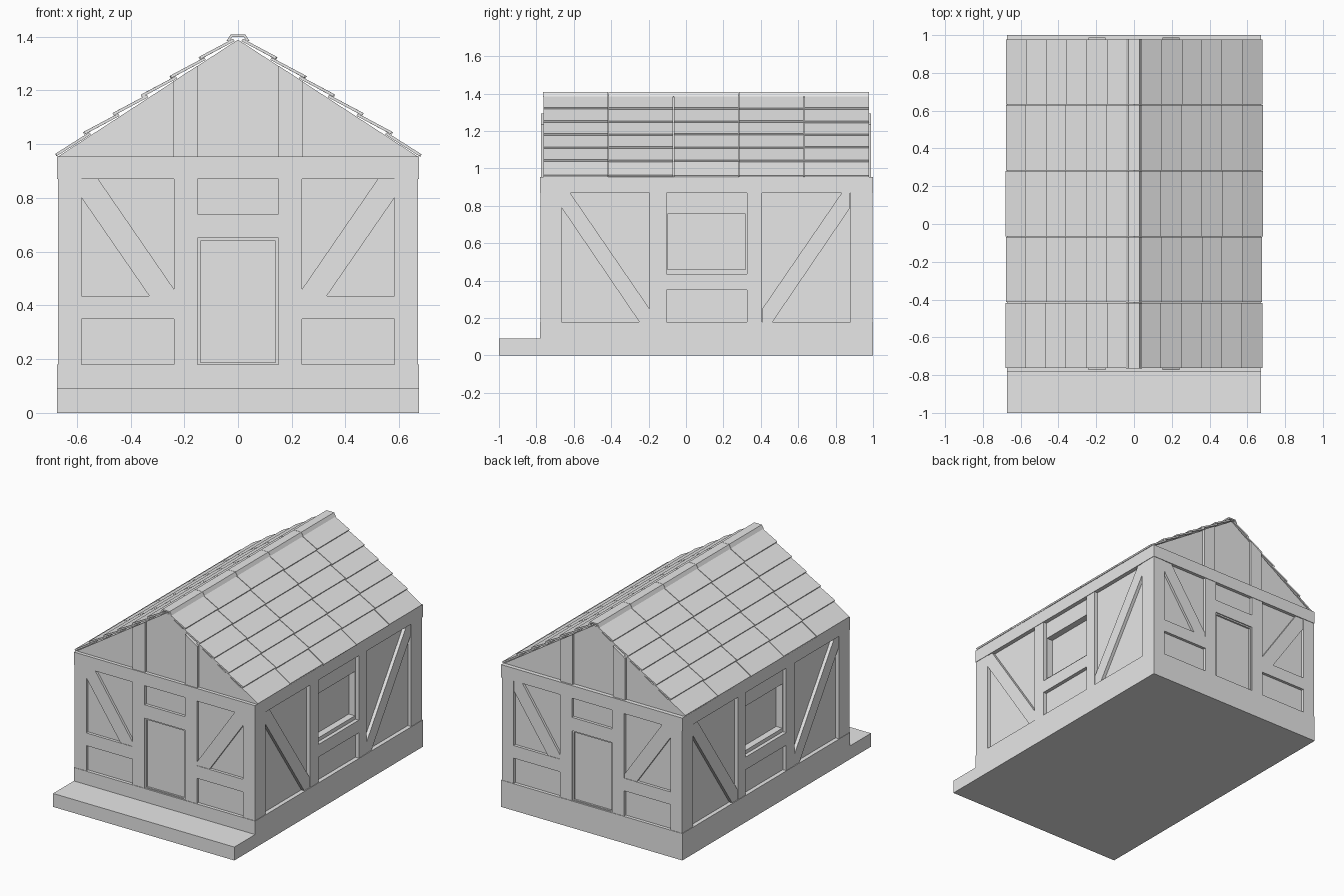
import bpy, bmesh, random

if "Cube" in bpy.data.objects:
    bpy.data.objects.remove(bpy.data.objects["Cube"])
random.seed(4)

grey = bpy.data.materials.new("plain grey")
grey.diffuse_color = (0.8, 0.8, 0.8, 1)
grey.use_nodes = True
grey.node_tree.nodes["Principled BSDF"].inputs["Base Color"].default_value = grey.diffuse_color


def prism(name, pts, axis, d0, d1):
    """Extrude a 2D outline (x,z) along y, or (y,z) along x."""
    bm = bmesh.new()
    rings = []
    for d in (d0, d1):
        rings.append([bm.verts.new((a, d, b) if axis == 'y' else (d, a, b)) for a, b in pts])
    n = len(pts)
    bm.faces.new(rings[0])
    bm.faces.new(rings[1])
    for i in range(n):
        j = (i + 1) % n
        bm.faces.new((rings[0][i], rings[0][j], rings[1][j], rings[1][i]))
    bmesh.ops.recalc_face_normals(bm, faces=bm.faces)
    me = bpy.data.meshes.new(name)
    bm.to_mesh(me)
    bm.free()
    me.materials.append(grey)
    ob = bpy.data.objects.new(name, me)
    bpy.context.collection.objects.link(ob)
    return ob


def rect(a0, a1, b0, b1):
    return [(a0, b0), (a1, b0), (a1, b1), (a0, b1)]


def box(name, x0, x1, y0, y1, z0, z1):
    return prism(name, rect(x0, x1, z0, z1), 'y', y0, y1)


FRONT, BACK, W = -0.78, 1.0, 0.673
TOP, SILL, EAVE = 0.87, 0.18, 0.955

# plinth, porch step, wall core and top beam
box("porch_step", -W, W, -1.0, FRONT, 0, 0.09)
box("plinth", -W, W, FRONT, BACK, 0, SILL)
box("wall_core", -0.6, 0.6, FRONT + 0.022, BACK - 0.022, SILL, TOP)
box("top_beam", -W, W, FRONT, BACK, TOP, EAVE)

# corner posts
for sx in (-1, 1):
    for y0, y1 in ((FRONT + 0.003, -0.665), (0.88, BACK - 0.003)):
        x0, x1 = sorted((sx * 0.582, sx * 0.67))
        box("corner_post", x0, x1, y0, y1, SILL, TOP)

# front and back walls
for face, s in ((FRONT, 1), (BACK, -1)):
    def wall(name, pts, near, far=0.05):
        prism(name, pts, 'y', face + s * near, face + s * far)
    for m in (-1, 1):
        wall("inner_post", rect(m * 0.15, m * 0.238, SILL, TOP), 0.003)
        wall("middle_beam", rect(m * 0.238, m * 0.582, 0.35, 0.435), 0.003)
        wall("brace", [(m * a, b) for a, b in (
            (0.582, TOP), (0.52, TOP), (0.238, 0.46), (0.238, 0.435),
            (0.33, 0.435), (0.582, 0.80))], 0.006)
        wall("door_jamb", rect(m * 0.14, m * 0.15, SILL, 0.65), 0.01)
    wall("door_lintel", rect(-0.15, 0.15, 0.65, 0.74), 0.003)
    wall("door_head", rect(-0.14, 0.14, 0.64, 0.65), 0.01)
    wall("door_threshold", rect(-0.14, 0.14, SILL, 0.187), 0.01)

# side walls
for s in (-1, 1):
    def side(name, pts, x):
        prism(name, pts, 'x', s * 0.59, s * x)
    # infill plaster around a deep window recess
    side("side_infill", rect(-0.758, -0.1, SILL, TOP), 0.645)
    side("side_infill", rect(0.318, 0.978, SILL, TOP), 0.645)
    side("side_infill", rect(-0.1, 0.318, SILL, 0.46), 0.645)
    side("side_infill", rect(-0.1, 0.318, 0.757, TOP), 0.645)
    # timbers
    side("side_post", rect(-0.195, -0.105, SILL, TOP), 0.67)
    side("side_post", rect(0.325, 0.405, SILL, TOP), 0.67)
    side("window_beam", rect(-0.105, 0.325, 0.35, 0.435), 0.67)
    for m in (-1, 1):
        pts = [(-0.665, TOP), (-0.62, TOP), (-0.195, 0.25), (-0.195, SILL),
               (-0.25, SILL), (-0.665, 0.79)]
        side("side_brace", [(a if m < 0 else 0.213 - a, b) for a, b in pts], 0.667)


def slope(x):
    return 1.39 - 0.65 * abs(x)


# gable block with posts at both ends
prism("gable", [(-0.668, EAVE), (0.668, EAVE), (0, 1.389)], 'y', -0.757, 0.972)
for y0, y1 in ((-0.774, -0.75), (0.96, 0.988)):
    for m in (-1, 1):
        prism("gable_post", [(m * 0.15, EAVE), (m * 0.24, EAVE),
                             (m * 0.24, slope(0.24)), (m * 0.15, slope(0.15))], 'y', y0, y1)

# overlapping roof tiles: six rows by five columns on each slope
PITCH, Y0, STEP = 0.107, -0.765, 0.349
for m in (-1, 1):
    for row in range(6):
        for col in range(5):
            xo = 0.676 - PITCH * row + random.uniform(-0.003, 0.003)
            xi = 0.676 - PITCH * row - 0.128
            lift = 0.004 if row == 0 else 0.017
            zo, zi = slope(xo) + lift, slope(xi) + 0.002
            pts = [(xo, zo), (xi, zi), (xi + 0.005, zi + 0.009), (xo + 0.005, zo + 0.009)]
            y = Y0 + col * STEP
            prism("roof_tile", [(m * a, b) for a, b in pts], 'y', y + 0.002, y + STEP - 0.002)

# ridge caps
cap = [(-0.042, 1.385), (-0.028, 1.408), (0.028, 1.408), (0.042, 1.385),
       (0.032, 1.383), (0.022, 1.399), (-0.022, 1.399), (-0.032, 1.383)]
for col in range(5):
    y = Y0 + col * STEP
    prism("ridge_cap", cap, 'y', y + 0.001, y + STEP - 0.001)
